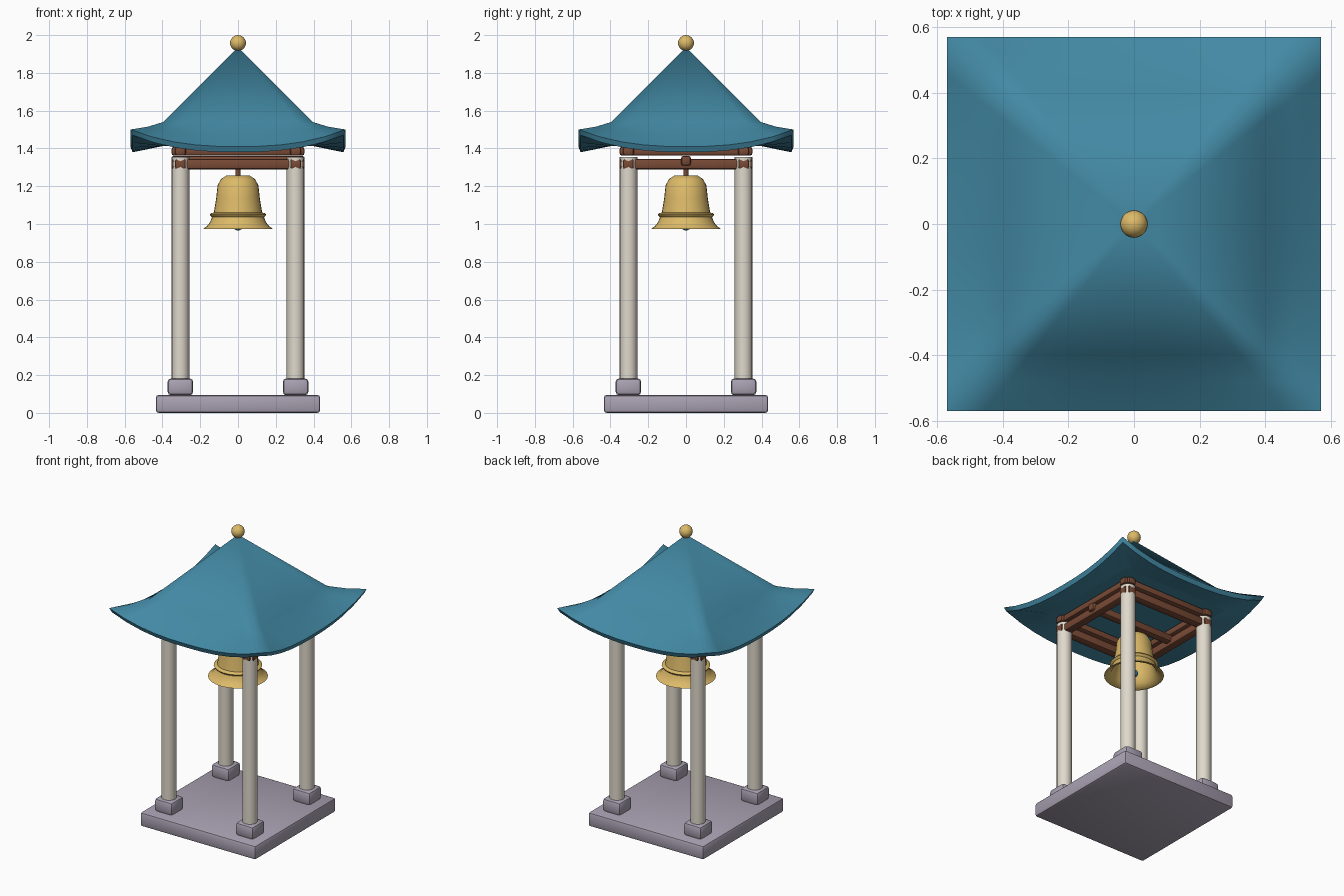
import bpy, bmesh, math

if "Cube" in bpy.data.objects:
    bpy.data.objects.remove(bpy.data.objects["Cube"])


def mat(name, c):
    m = bpy.data.materials.new(name)
    m.diffuse_color = (*c, 1)
    m.use_nodes = True
    m.node_tree.nodes["Principled BSDF"].inputs["Base Color"].default_value = m.diffuse_color
    return m


TEAL = mat("teal_roof", (0.055, 0.25, 0.37))
GOLD = mat("brass", (0.72, 0.49, 0.14))
CREAM = mat("cream_post", (0.74, 0.69, 0.60))
STONE = mat("lilac_stone", (0.40, 0.36, 0.45))
WOOD = mat("brown_wood", (0.19, 0.068, 0.036))


def finish(name, bm, m, angle=35):
    bmesh.ops.recalc_face_normals(bm, faces=bm.faces)
    me = bpy.data.meshes.new(name)
    bm.to_mesh(me)
    bm.free()
    me.materials.append(m)
    ob = bpy.data.objects.new(name, me)
    bpy.context.collection.objects.link(ob)
    for p in me.polygons:
        p.use_smooth = True
    if angle:
        bpy.ops.object.select_all(action='DESELECT')
        ob.select_set(True)
        bpy.context.view_layer.objects.active = ob
        bpy.ops.object.shade_smooth_by_angle(angle=math.radians(angle))
    return ob


def box(name, centre, size, m, bevel):
    bm = bmesh.new()
    bmesh.ops.create_cube(bm, size=1)
    for v in bm.verts:
        v.co = [v.co[i] * size[i] + centre[i] for i in range(3)]
    bmesh.ops.bevel(bm, geom=bm.edges[:], offset=bevel, segments=2, profile=0.5, affect='EDGES')
    return finish(name, bm, m)


def lathe(name, profile, m, x=0, y=0, n=24, angle=35):
    bm = bmesh.new()
    vs = [bm.verts.new((x + r, y, z)) for r, z in profile]
    es = [bm.edges.new(p) for p in zip(vs, vs[1:])]
    bmesh.ops.spin(bm, geom=vs + es, cent=(x, y, 0), axis=(0, 0, 1),
                   angle=math.tau, steps=n, use_merge=True)
    bmesh.ops.remove_doubles(bm, verts=bm.verts, dist=1e-5)
    return finish(name, bm, m, angle)


def ball(name, r, z, m):
    bm = bmesh.new()
    bmesh.ops.create_uvsphere(bm, u_segments=20, v_segments=12, radius=r)
    bmesh.ops.translate(bm, verts=bm.verts, vec=(0, 0, z))
    return finish(name, bm, m, 60)


# Stone base, footings and posts
P = 0.305
box("base_slab", (0, 0, 0.0475), (0.87, 0.87, 0.095), STONE, 0.015)
for sx, fx in ((-1, "left"), (1, "right")):
    for sy, fy in ((-1, "front"), (1, "back")):
        box(f"{fy}_{fx}_footing", (sx * P, sy * P, 0.138), (0.136, 0.136, 0.09), STONE, 0.02)
        lathe(f"{fy}_{fx}_post", [(0, 0.17), (0.047, 0.17), (0.047, 1.355), (0, 1.355)],
              CREAM, sx * P, sy * P, 16)

# Two levels of timber frame, plus the beam carrying the bell
for s, side in ((-1, "low"), (1, "high")):
    for z, h, tag in ((1.317, 0.056, "lower"), (1.385, 0.046, "upper")):
        box(f"{tag}_beam_x_{side}", (0, s * P, z), (0.704, 0.058, h), WOOD, 0.013)
        box(f"{tag}_beam_y_{side}", (s * P, 0, z), (0.058, 0.704, h), WOOD, 0.013)
box("bell_beam", (0, 0, 1.335), (0.704, 0.052, 0.052), WOOD, 0.013)
lathe("bell_hanger", [(0, 1.24), (0.014, 1.24), (0.014, 1.33), (0, 1.33)], WOOD, n=12)

# Bell: hollow, with a raised band and flared lip
lathe("bell", [(0, 1.258), (0.062, 1.256), (0.09, 1.238), (0.108, 1.205), (0.115, 1.14),
               (0.128, 1.06), (0.143, 1.058), (0.15, 1.05), (0.143, 1.04), (0.138, 1.036),
               (0.148, 1.01), (0.165, 0.988), (0.185, 0.974), (0.17, 0.974), (0.138, 1.0),
               (0.118, 1.05), (0.104, 1.14), (0.095, 1.205), (0.06, 1.24), (0, 1.242)],
      GOLD, n=28, angle=45)
lathe("clapper_rod", [(0, 0.99), (0.008, 0.99), (0.008, 1.245), (0, 1.245)], WOOD, n=10)
ball("clapper", 0.025, 0.99, TEAL)

# Roof: straight pyramid, flared eave with lifted corners, soffit underneath
M = 10  # divisions per side
EAVE, KINK = 0.57, 0.395


def lift(t):
    return 1.41 + 0.09 * abs(t) ** 2.5


def ring(bm, a, height):
    vs = []
    for k in range(4):
        c, s = round(math.cos(k * math.pi / 2)), round(math.sin(k * math.pi / 2))
        for i in range(M):
            t = -1 + 2 * i / M
            x, y = t * a, -a
            vs.append(bm.verts.new((x * c - y * s, x * s + y * c, height(t))))
    return vs


bm = bmesh.new()
rings = [ring(bm, KINK, lambda t: 1.54),
         ring(bm, 0.48, lambda t: 1.54 * 0.51 + lift(t) * 0.49 - 0.006),
         ring(bm, EAVE, lift),
         ring(bm, EAVE - 0.012, lambda t: lift(t) - 0.03),
         ring(bm, 0.40, lambda t: 1.412)]
apex = bm.verts.new((0, 0, 1.935))
N = 4 * M
for i in range(N):
    j = (i + 1) % N
    bm.faces.new((apex, rings[0][i], rings[0][j]))
    for a, b in zip(rings, rings[1:]):
        bm.faces.new((a[i], b[i], b[j], a[j]))
bm.faces.new(rings[-1])
for r in rings[2:]:
    for i in range(N):
        bm.edges.get((r[i], r[(i + 1) % N])).smooth = False
finish("roof", bm, TEAL, None)

# Finial
ball("finial", 0.042, 1.958, GOLD)
